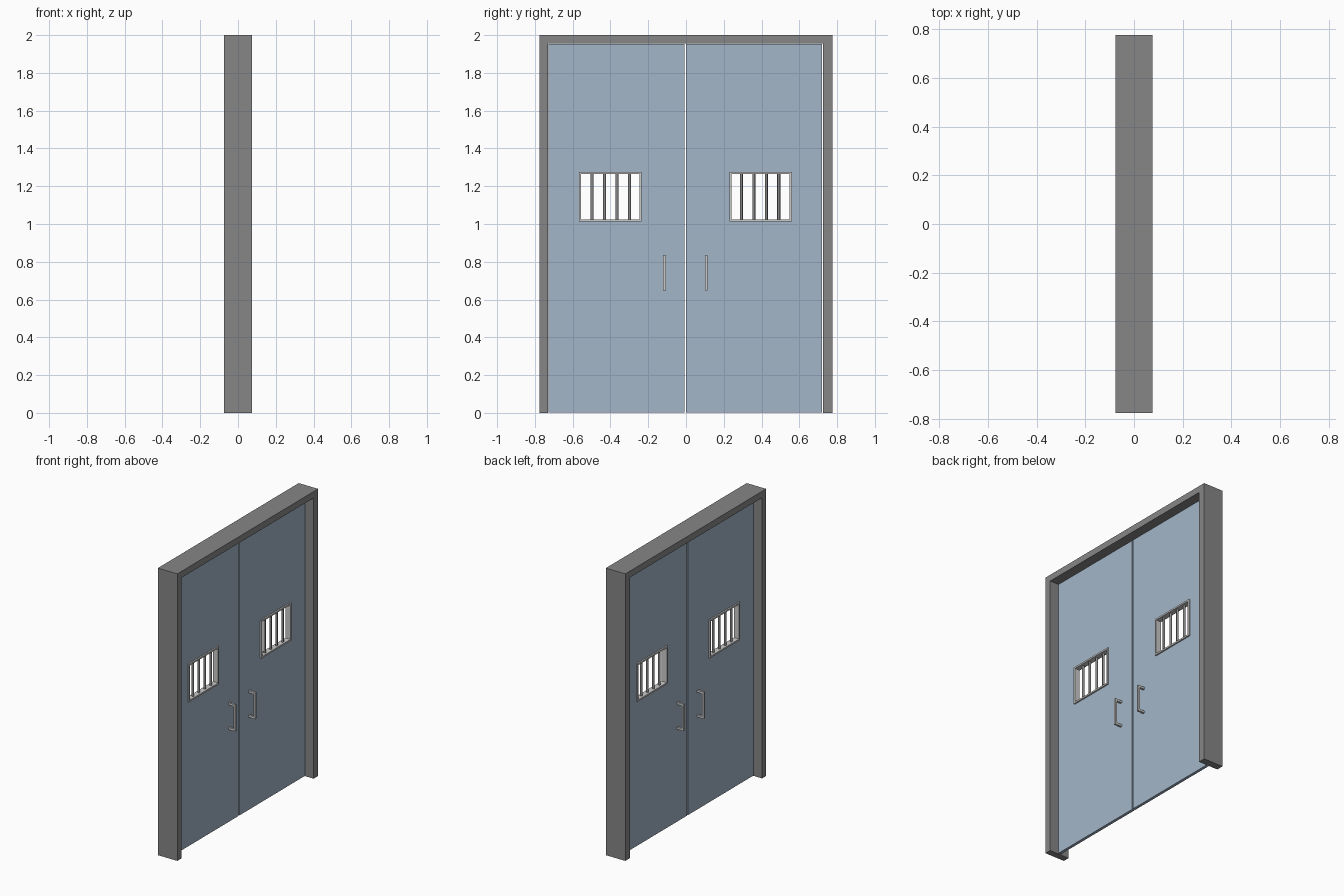
import bpy, bmesh
from mathutils import Vector

if "Cube" in bpy.data.objects:
    bpy.data.objects.remove(bpy.data.objects["Cube"])

CY = -0.003          # centre line between the two leaves


def material(name, rgb):
    m = bpy.data.materials.new(name)
    m.diffuse_color = (*rgb, 1)
    m.use_nodes = True
    m.node_tree.nodes["Principled BSDF"].inputs["Base Color"].default_value = m.diffuse_color
    return m


def finish(bm, name, mat=None):
    bmesh.ops.recalc_face_normals(bm, faces=bm.faces)
    me = bpy.data.meshes.new(name)
    bm.to_mesh(me)
    bm.free()
    ob = bpy.data.objects.new(name, me)
    bpy.context.collection.objects.link(ob)
    if mat:
        me.materials.append(mat)
    return ob


def extrude(name, points, vec, mat=None):
    """Solid from a flat outline swept along vec."""
    bm = bmesh.new()
    face = bm.faces.new([bm.verts.new(p) for p in points])
    new = bmesh.ops.extrude_face_region(bm, geom=[face], use_keep_orig=True)["geom"]
    bmesh.ops.translate(bm, vec=Vector(vec),
                        verts=[g for g in new if isinstance(g, bmesh.types.BMVert)])
    return finish(bm, name, mat)


def ring(name, outer, inner, half, mat=None):
    """Rectangular slab with a rectangular hole; rects are (y0, y1, z0, z1)."""
    bm = bmesh.new()
    loops = []
    for (y0, y1, z0, z1), x in ((outer, half), (inner, half), (inner, -half), (outer, -half)):
        loops.append([bm.verts.new((x, y, z))
                      for y, z in ((y0, z0), (y1, z0), (y1, z1), (y0, z1))])
    for k in range(4):
        a, b = loops[k], loops[(k + 1) % 4]
        for i in range(4):
            j = (i + 1) % 4
            bm.faces.new((a[i], a[j], b[j], b[i]))
    return finish(bm, name, mat)


blue = material("blue_paint", (0.37, 0.47, 0.58))
grey = material("dark_grey", (0.24, 0.24, 0.24))

# Surrounding frame: inverted U
yl, yr = CY - 0.727, CY + 0.728
u = [(-0.775, 0), (-0.775, 2), (0.775, 2), (0.775, 0), (yr, 0), (yr, 1.955), (yl, 1.955), (yl, 0)]
extrude("door_frame", [(-0.075, y, z) for y, z in u], (0.15, 0, 0), grey)

for s, side in ((-1, "left"), (1, "right")):
    def span(a, b):
        return tuple(sorted((CY + s * a, CY + s * b)))

    # Door leaf with window opening
    ring(side + "_door_leaf", span(0.004, 0.724) + (0.003, 1.952),
         span(0.238, 0.557) + (1.018, 1.269), 0.01, blue)

    # Window surround
    ring(side + "_window_surround", span(0.232, 0.563) + (1.012, 1.275),
         span(0.243, 0.552) + (1.023, 1.264), 0.02)

    # Window bars
    for i in range(4):
        bm = bmesh.new()
        bmesh.ops.create_cone(bm, cap_ends=True, segments=12,
                              radius1=0.008, radius2=0.008, depth=0.245)
        bmesh.ops.translate(bm, verts=bm.verts,
                            vec=(0, CY + s * (0.296 + 0.066 * i), 1.1435))
        for f in bm.faces:
            f.smooth = len(f.verts) == 4
        finish(bm, f"{side}_window_bar_{i + 1}", grey)

    # Pull handles on both faces
    for d, face in ((1, "outer"), (-1, "inner")):
        c = [(0.009, 0.648), (0.062, 0.648), (0.062, 0.835), (0.009, 0.835),
             (0.009, 0.820), (0.049, 0.820), (0.049, 0.663), (0.009, 0.663)]
        extrude(f"{side}_{face}_handle",
                [(d * x, CY + s * 0.111 - 0.007, z) for x, z in c], (0, 0.014, 0))
